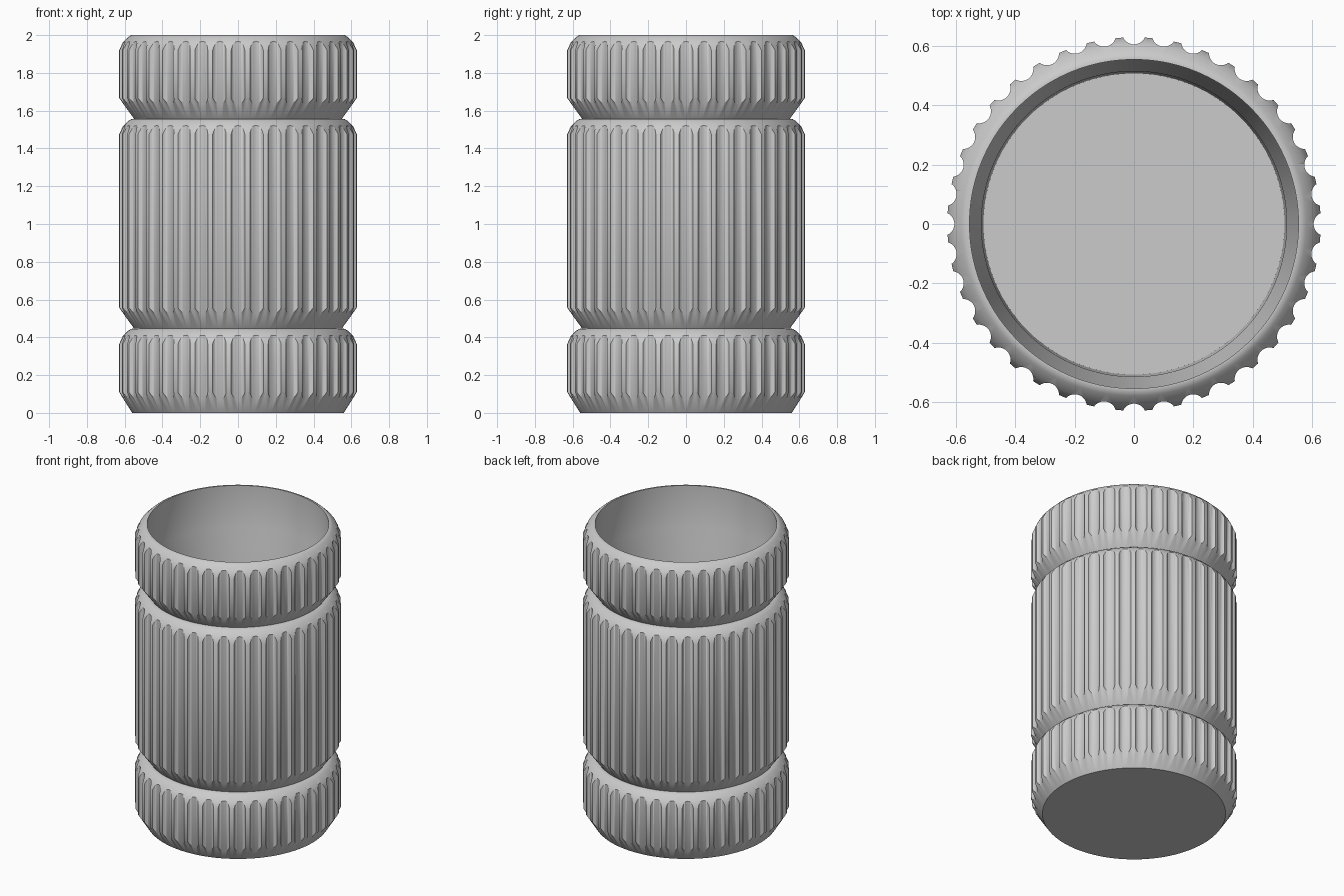
import bpy, bmesh, math
from mathutils import Matrix

cube = bpy.data.objects.get("Cube")
if cube:
    bpy.data.objects.remove(cube, do_unlink=True)

SEGMENTS = 160
FLUTES = 40
OUTER = 0.63

grey = bpy.data.materials.new("plain_grey")
grey.use_nodes = True
colour = (0.6, 0.6, 0.6, 1)
grey.diffuse_color = colour
grey.node_tree.nodes["Principled BSDF"].inputs["Base Color"].default_value = colour


def make_object(name, bm):
    bmesh.ops.recalc_face_normals(bm, faces=bm.faces)
    mesh = bpy.data.meshes.new(name)
    bm.to_mesh(mesh)
    bm.free()
    mesh.materials.append(grey)
    obj = bpy.data.objects.new(name, mesh)
    bpy.context.collection.objects.link(obj)
    return obj


def lathe(name, profile):
    """Spin (radius, height) points around z; both ends are closed flat."""
    bm = bmesh.new()
    rings = []
    for r, z in profile:
        angles = [2 * math.pi * i / SEGMENTS for i in range(SEGMENTS)]
        rings.append([bm.verts.new((r * math.cos(a), r * math.sin(a), z)) for a in angles])
    for low, high in zip(rings, rings[1:]):
        for i in range(SEGMENTS):
            j = (i + 1) % SEGMENTS
            bm.faces.new((low[i], low[j], high[j], high[i]))
    bm.faces.new(rings[0])
    bm.faces.new(rings[-1])
    return make_object(name, bm)


def band(bottom, top, neck):
    """Outer outline of one band: cone below, straight wall, rounded shoulder."""
    return [(neck, bottom), (OUTER, bottom + 0.11), (OUTER, top - 0.08),
            (0.61, top - 0.038), (0.58, top - 0.009), (0.565, top)]


# Vessel: three stacked bands outside, stepped hollow inside
outline = band(0, 0.445, 0.56) + band(0.447, 1.555, 0.55) + band(1.557, 2.0, 0.55)
hollow = [(0.555, 2.0), (0.555, 1.72), (0.515, 1.6), (0.508, 0.1)]
vessel = lathe("fluted_vessel", outline + hollow)

# Flutes: a ring of upright rods that only reach the wide parts of the bands
bm = bmesh.new()
for i in range(FLUTES):
    place = Matrix.Rotation(2 * math.pi * i / FLUTES, 4, "Z") @ Matrix.Translation((0.6465, 0, 1))
    bmesh.ops.create_cone(bm, cap_ends=True, segments=32, radius1=0.0405,
                          radius2=0.0405, depth=2.4, matrix=place)
cutter = make_object("flute_cutter", bm)
cutter.hide_render = True

cut = vessel.modifiers.new("flutes", "BOOLEAN")
cut.operation = "DIFFERENCE"
cut.solver = "EXACT"
cut.object = cutter
bpy.ops.object.select_all(action="DESELECT")
vessel.select_set(True)
bpy.context.view_layer.objects.active = vessel
bpy.ops.object.modifier_apply(modifier=cut.name)
bpy.data.objects.remove(cutter, do_unlink=True)
bpy.ops.object.shade_smooth_by_angle(angle=math.radians(40))
